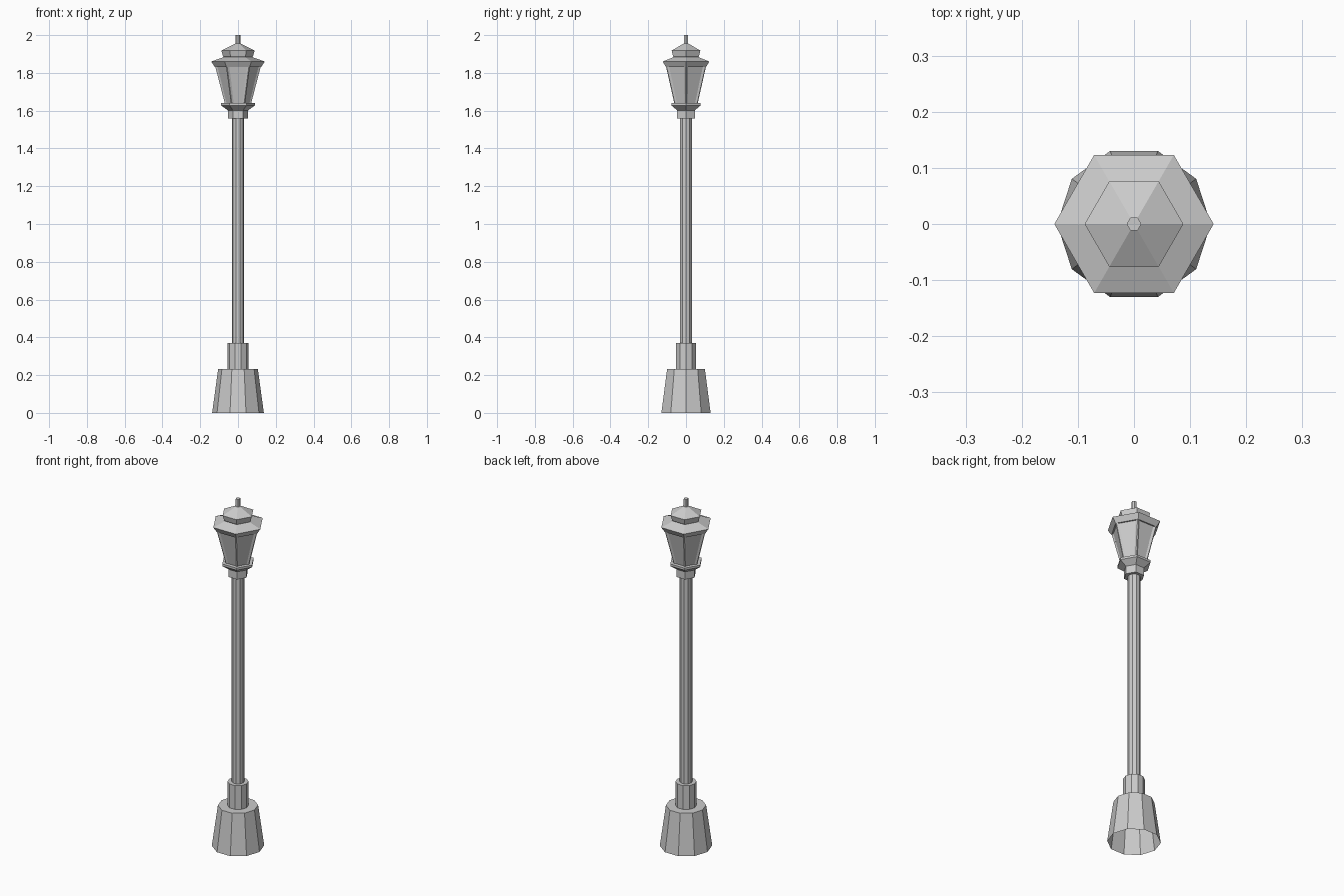
import bpy, math
from mathutils import Vector

if "Cube" in bpy.data.objects:
    bpy.data.objects.remove(bpy.data.objects["Cube"])


def mesh_object(name, verts, faces):
    me = bpy.data.meshes.new(name)
    me.from_pydata(verts, [], faces)
    me.update()
    ob = bpy.data.objects.new(name, me)
    bpy.context.collection.objects.link(ob)
    return ob


def turned(name, profile, sides, cap_bottom=True, cap_top=True):
    """Faceted part from (radius, z) rings, one corner on +x."""
    verts = [(r * math.cos(2 * math.pi * i / sides), r * math.sin(2 * math.pi * i / sides), z)
             for r, z in profile for i in range(sides)]
    faces = []
    for k in range(len(profile) - 1):
        a, b = k * sides, (k + 1) * sides
        for i in range(sides):
            j = (i + 1) % sides
            faces.append((a + i, a + j, b + j, b + i))
    if cap_bottom:
        faces.append(tuple(reversed(range(sides))))
    if cap_top:
        n = len(verts)
        faces.append(tuple(range(n - sides, n)))
    return mesh_object(name, verts, faces)


# Ten-sided pedestal, open underneath, with collar and pole
turned("base", [(0.137, 0), (0.105, 0.233)], 10, cap_bottom=False)
turned("base_collar", [(0.055, 0.233), (0.055, 0.37)], 10, cap_bottom=False)
turned("pole", [(0.033, 0.37), (0.033, 1.56)], 10, False, False)

# Six-sided lantern holder and tray
turned("lantern_collar", [(0.054, 1.558), (0.054, 1.605)], 6)
turned("lantern_tray", [(0.054, 1.602), (0.09, 1.628), (0.09, 1.64)], 6)

# Tapered glass body
turned("lantern_glass", [(0.066, 1.64), (0.114, 1.832)], 6, False, False)

# Slanted corner bars of the lantern
for n in range(6):
    ang = n * math.pi / 3
    out = Vector((math.cos(ang), math.sin(ang), 0))
    side = Vector((-out.y, out.x, 0))
    verts = []
    for r, z in ((0.070, 1.64), (0.120, 1.832)):
        for dr, ds in ((-0.011, -0.010), (0, -0.003), (0, 0.003), (-0.011, 0.010)):
            verts.append(out * (r + dr) + side * ds + Vector((0, 0, z)))
    mesh_object(f"corner_bar_{n + 1}", verts,
                [(0, 1, 5, 4), (1, 2, 6, 5), (2, 3, 7, 6), (3, 0, 4, 7)])

# Two-tier roof and finial
turned("lower_roof", [(0.122, 1.83), (0.142, 1.86), (0.075, 1.884)], 6)
turned("upper_roof", [(0.075, 1.884), (0.08, 1.89), (0.088, 1.918), (0.013, 1.956)], 6, False)
turned("finial", [(0.013, 1.95), (0.013, 2.0)], 6)
